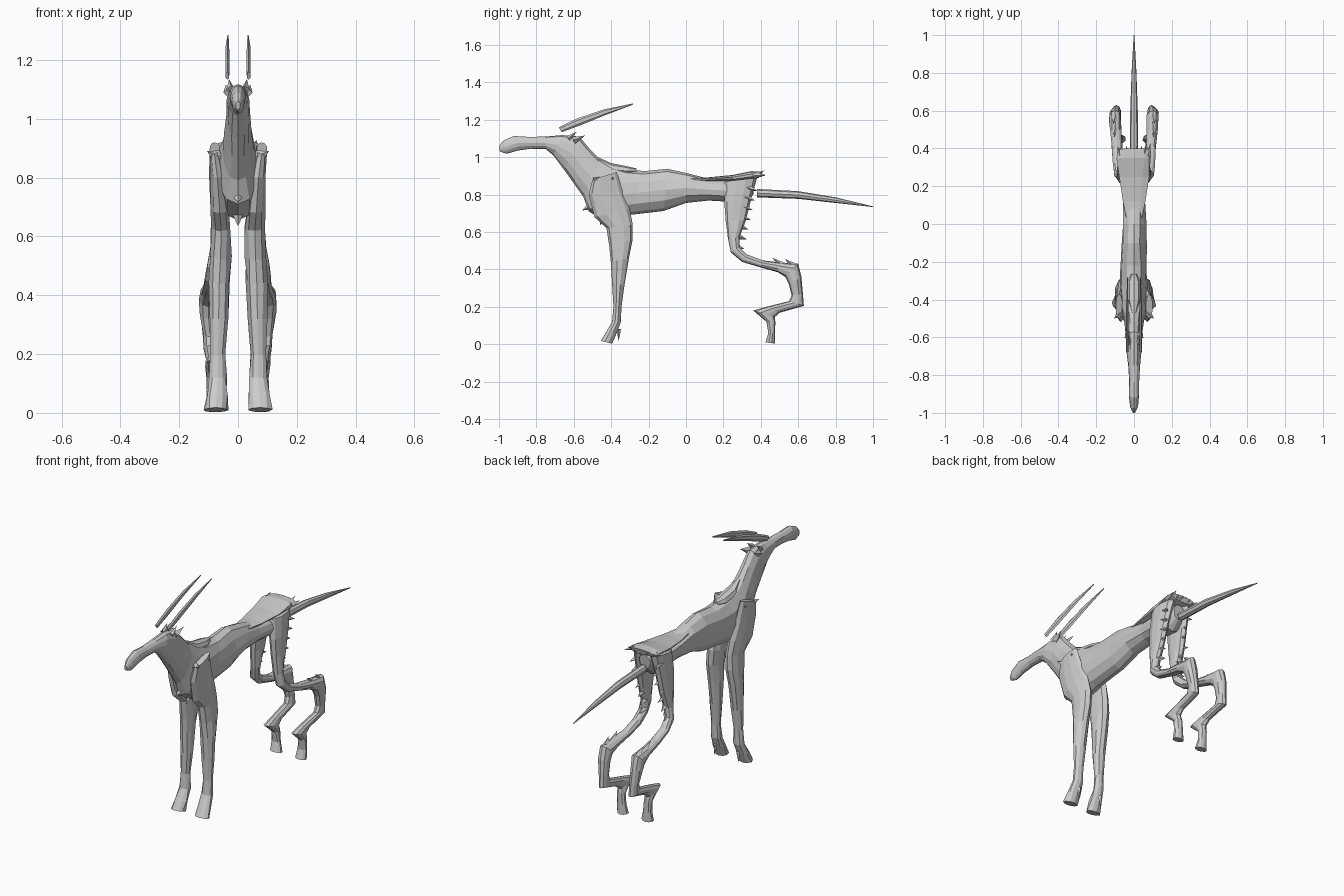
import bpy, bmesh, math, random
from mathutils import Vector

random.seed(4)


def finish(bm, name):
    bmesh.ops.recalc_face_normals(bm, faces=bm.faces)
    mesh = bpy.data.meshes.new(name)
    bm.to_mesh(mesh)
    bm.free()
    ob = bpy.data.objects.new(name, mesh)
    bpy.context.collection.objects.link(ob)
    return ob


def loft(name, stations, sides=10, side=1, jitter=0.0):
    """Each station: outline point A (y, z), outline point B (y, z), x centre, half width."""
    bm = bmesh.new()
    rings = []
    for ya, za, yb, zb, x, w in stations:
        a, b = Vector((x * side, ya, za)), Vector((x * side, yb, zb))
        mid, half = (a + b) / 2, (a - b) / 2
        ring = []
        for i in range(sides):
            t = 2 * math.pi * i / sides
            k = 1 + random.uniform(-jitter, jitter)
            ring.append(bm.verts.new(mid + half * math.cos(t) + Vector((w * k * math.sin(t), 0, 0))))
        rings.append(ring)
    for r0, r1 in zip(rings, rings[1:]):
        for i in range(sides):
            j = (i + 1) % sides
            bm.faces.new((r0[i], r0[j], r1[j], r1[i]))
    bm.faces.new(rings[0])
    bm.faces.new(rings[-1])
    return finish(bm, name)


def tufts(name, spikes):
    """Little flattened hair spikes, each given as base, tip, base radius."""
    bm = bmesh.new()
    for base, tip, r in spikes:
        base, tip = Vector(base), Vector(tip)
        q = (tip - base).to_track_quat('Z', 'Y')
        ring = [bm.verts.new(base + q @ Vector((r * math.cos(i * math.pi / 2), r * math.sin(i * math.pi / 2), 0)))
                for i in range(4)]
        top = bm.verts.new(tip)
        for i in range(4):
            bm.faces.new((ring[i], ring[(i + 1) % 4], top))
        bm.faces.new(ring)
    return finish(bm, name)


# Head, neck and trunk: top outline, bottom outline
loft("body", [
    (-1.0, 1.06, -.995, 1.03, 0, .008),
    (-.975, 1.09, -.96, 1.018, 0, .02),
    (-.92, 1.113, -.90, 1.035, 0, .026),
    (-.84, 1.108, -.83, 1.045, 0, .026),
    (-.75, 1.11, -.75, 1.043, 0, .032),
    (-.66, 1.118, -.71, 1.01, 0, .038),
    (-.57, 1.11, -.65, .93, 0, .04),
    (-.52, 1.05, -.60, .86, 0, .044),
    (-.46, .99, -.55, .79, 0, .056),
    (-.39, .955, -.52, .71, 0, .072),
    (-.31, .935, -.43, .655, 0, .078),
    (-.22, .925, -.31, .69, 0, .072),
    (-.10, .938, -.12, .712, 0, .064),
    (0.0, .915, 0.0, .755, 0, .062),
    (.12, .885, .12, .768, 0, .062),
    (.22, .88, .22, .762, 0, .066),
    (.32, .885, .31, .75, 0, .06),
    (.37, .88, .36, .80, 0, .035)], 12, jitter=.08)

# Withers ridge and rump plate
loft("withers_ridge", [
    (-.47, 1.0, -.47, .95, 0, .012),
    (-.40, .968, -.40, .90, 0, .035),
    (-.31, .95, -.31, .90, 0, .035),
    (-.265, .94, -.265, .91, 0, .015)], 8)
loft("rump_plate", [
    (0, .892, 0, .872, 0, .035),
    (.12, .892, .12, .87, 0, .06),
    (.25, .905, .25, .87, 0, .08),
    (.35, .925, .35, .88, 0, .09),
    (.40, .922, .39, .89, 0, .075)], 10, jitter=.1)

# Tail
loft("tail", [
    (.38, .83, .38, .785, 0, .022),
    (.60, .818, .60, .777, 0, .02),
    (.80, .785, .80, .755, 0, .013),
    (1.0, .737, 1.0, .733, 0, .002)], 8)

front_leg = [
    (-.50, .88, -.37, .92, .08, .018),
    (-.52, .80, -.34, .82, .07, .027),
    (-.49, .68, -.30, .72, .062, .033),
    (-.425, .62, -.285, .64, .057, .035),
    (-.41, .52, -.285, .56, .06, .037),
    (-.402, .44, -.305, .46, .064, .037),
    (-.395, .32, -.328, .32, .066, .033),
    (-.388, .20, -.345, .20, .068, .026),
    (-.395, .12, -.348, .12, .069, .03),
    (-.43, .06, -.37, .06, .073, .036),
    (-.455, .018, -.395, .003, .075, .04)]
hind_leg = [
    (.21, .87, .38, .89, .05, .035),
    (.205, .76, .35, .78, .06, .03),
    (.212, .66, .32, .66, .065, .026),
    (.225, .56, .285, .57, .07, .026),
    (.24, .49, .285, .52, .08, .026),
    (.30, .44, .325, .48, .086, .026),
    (.40, .41, .41, .448, .09, .027),
    (.49, .385, .50, .437, .097, .03),
    (.53, .36, .60, .43, .1, .033),
    (.55, .32, .617, .36, .1, .03),
    (.565, .26, .625, .27, .095, .025),
    (.55, .23, .63, .205, .093, .024),
    (.43, .20, .50, .168, .088, .022),
    (.36, .18, .475, .145, .086, .026),
    (.43, .12, .478, .115, .083, .024),
    (.44, .06, .475, .06, .08, .026),
    (.425, .01, .475, .003, .078, .033)]
horn = [
    (-.68, 1.16, -.665, 1.133, .036, .007),
    (-.58, 1.208, -.57, 1.168, .036, .008),
    (-.44, 1.255, -.43, 1.225, .036, .007),
    (-.283, 1.287, -.285, 1.28, .034, .002)]

for side, tag in ((1, "left"), (-1, "right")):
    loft("front_leg_" + tag, front_leg, 10, side, .12)
    loft("hind_leg_" + tag, hind_leg, 10, side, .1)
    loft("horn_" + tag, horn, 6, side)
    # Hair on crown, shoulder, rump, thigh and hock, plus dewclaw
    hair = [((.03 * side, -.60, 1.09), (.042 * side, -.54, 1.115), .02),
            ((.025 * side, -.63, 1.10), (.03 * side, -.585, 1.135), .015),
            ((.07 * side, -.47, .87), (.105 * side, -.50, .89), .025),
            ((.07 * side, -.40, .88), (.10 * side, -.39, .89), .03),
            ((.07 * side, -.36, .08), (.075 * side, -.36, .015), .012),
            ((.10 * side, .52, .42), (.105 * side, .46, .462), .018),
            ((.10 * side, .57, .42), (.11 * side, .53, .455), .018)]
    for i in range(7):
        z = .84 - i * .052
        y = .345 - i * .011
        hair.append(((.065 * side, y - .02, z), (.07 * side + random.uniform(-.015, .02), y + .035, z - .02), .02))
    for i in range(4):
        x = (.015 + .02 * i) * side
        hair.append(((x, .36, .90), (x * 1.15, .40 + random.uniform(0, .03), .91 + random.uniform(-.015, .02)), .016))
    tufts("hair_tufts_" + tag, hair)

# Breast tuft between the front legs
tufts("breast_tuft", [((0, -.49, .75), (0, -.555, .715), .03),
                      ((0, -.43, .70), (0, -.46, .635), .03)])
